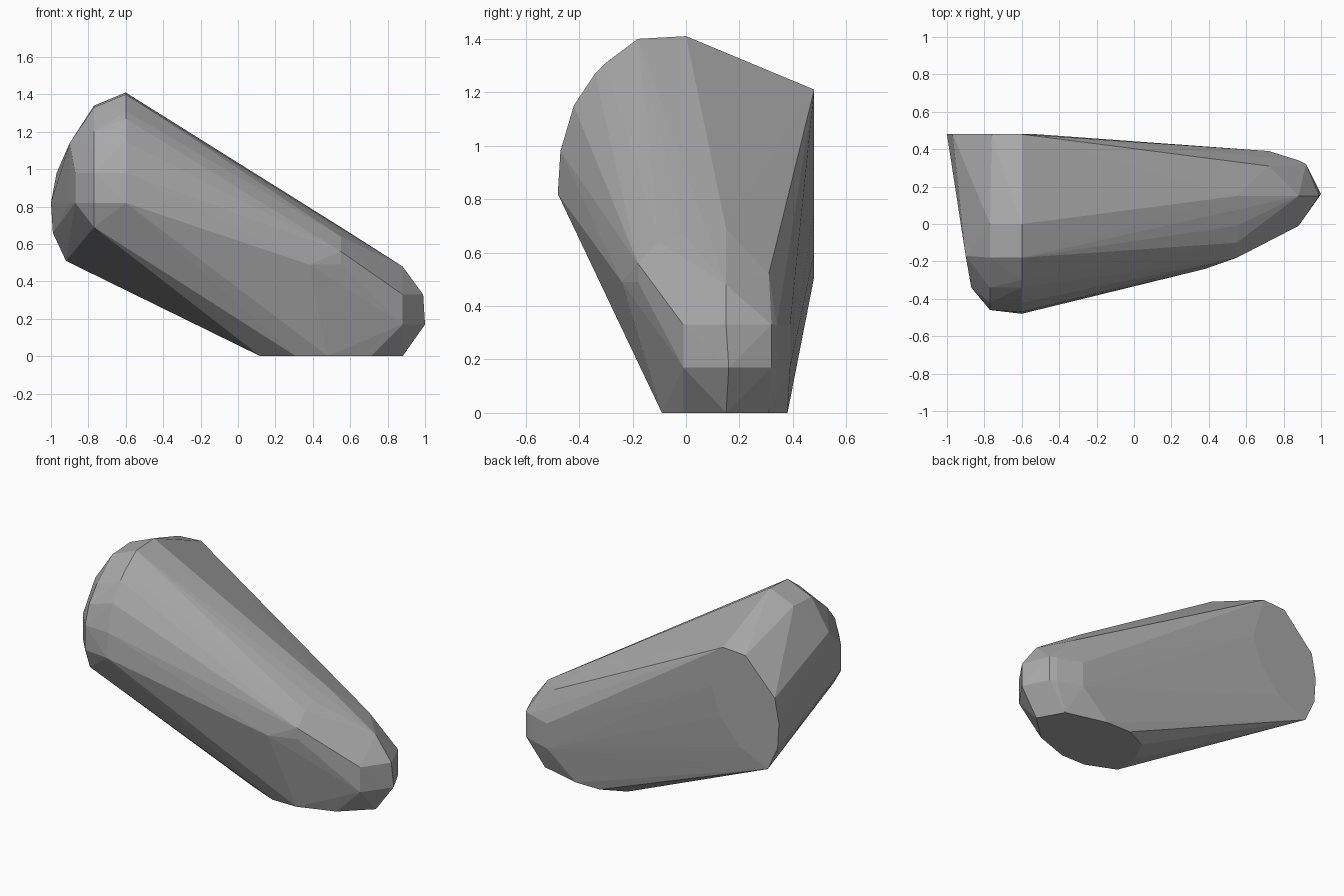
import bpy
import bmesh
from mathutils import Vector

# Remove the default cube
default_cube = bpy.data.objects.get("Cube")
if default_cube:
    bpy.data.objects.remove(default_cube, do_unlink=True)


def section(axis, offset, profile):
    """Place a 2D profile on the plane where the given axis equals offset."""
    points = []
    for first, second in profile:
        coords = [first, second]
        coords.insert("xyz".index(axis), offset)
        points.append(Vector(coords))
    return points


def make_material(name, colour):
    material = bpy.data.materials.new(name)
    material.use_nodes = True
    material.diffuse_color = colour
    shader = material.node_tree.nodes["Principled BSDF"]
    shader.inputs["Base Color"].default_value = colour
    return material


def hull_object(name, points, material):
    """Stretch a flat-shaded convex skin over the sections."""
    bm = bmesh.new()
    for point in points:
        bm.verts.new(point)
    result = bmesh.ops.convex_hull(bm, input=bm.verts[:])
    unused = {item for key in ("geom_interior", "geom_unused")
              for item in result[key] if isinstance(item, bmesh.types.BMVert)}
    bmesh.ops.delete(bm, geom=list(unused), context="VERTS")
    bmesh.ops.recalc_face_normals(bm, faces=bm.faces[:])
    mesh = bpy.data.meshes.new(name)
    bm.to_mesh(mesh)
    bm.free()
    mesh.materials.append(material)
    body = bpy.data.objects.new(name, mesh)
    bpy.context.collection.objects.link(body)
    return body


# Flat disc cut at the back of the high end (x, z)
back_disc = section("y", .48, [
    (-.6, 1.21), (-.76, 1.2), (-.97, .98), (-1, .82), (-.99, .66),
    (-.92, .51), (-.72, .6), (-.58, .76), (-.52, .94)])

# Flat foot under the low end (x, y)
foot = section("z", 0, [
    (.88, .15), (.79, .31), (.52, .38), (.35, .38), (.2, .31),
    (.12, .15), (.12, -.01), (.31, -.09), (.48, -.09), (.71, -.01)])

# Rounded crown of the high end, from its rim to its outer side (y, z)
crown_rim = section("x", -.6, [
    (0, 1.41), (-.18, 1.4), (-.3, 1.31), (-.34, 1.27),
    (-.42, 1.15), (-.47, .98), (-.48, .82)])
crown_middle = section("x", -.77, [
    (0, 1.34), (-.18, 1.33), (-.34, 1.2), (-.42, 1.1),
    (-.46, .98), (-.46, .82), (-.41, .69)])
crown_side = section("x", -.87, [
    (-.17, 1.17), (-.34, .98), (-.34, .82)])
crown_edge = section("x", -.9, [(-.17, 1.14), (-.17, .82)])

# Shoulder where the body starts to round off (y, z)
shoulder = section("x", .55, [
    (-.18, .49), (-.18, .56), (-.1, .64), (-.01, .67), (.15, .69), (.31, .61)])
shoulder += section("x", .38, [(-.24, .49)])

# Rounded nose of the low end (y, z)
nose_back = section("x", .72, [(.39, .17), (.39, .33), (.31, .52)])
nose_rim = section("x", .88, [
    (-.01, .17), (-.01, .33), (.15, .48), (.34, .33), (.34, .17)])
nose_corner = section("x", .92, [(.32, .17), (.32, .33)])
nose_tip = section("x", .99, [(.15, .33)]) + section("x", 1, [(.16, .17)])

grey = make_material("plain grey", (.4, .4, .4, 1))
crown = crown_rim + crown_middle + crown_side + crown_edge
nose = nose_back + nose_rim + nose_corner + nose_tip
hull_object("tapered_body", back_disc + foot + crown + shoulder + nose, grey)
